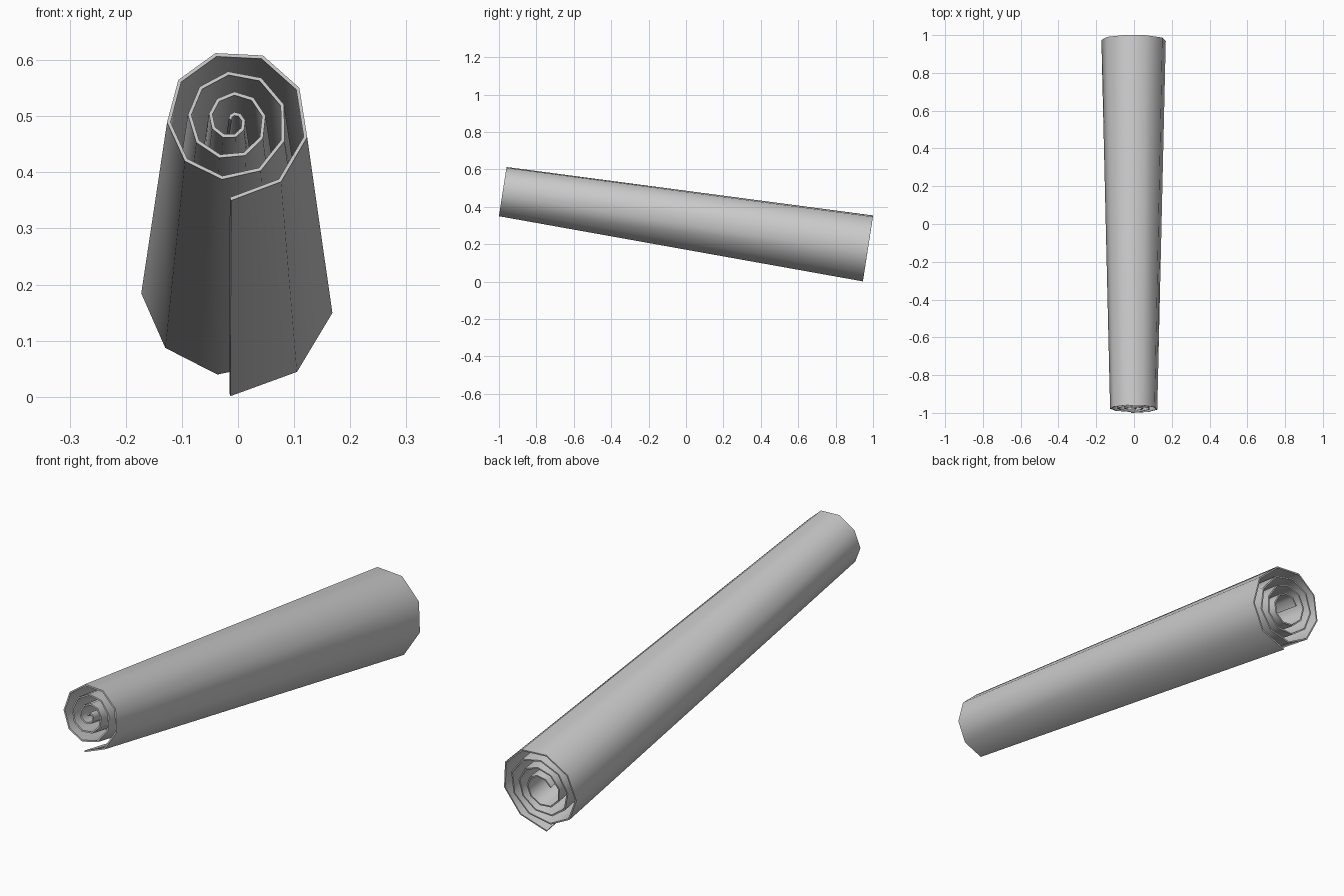
import bpy, bmesh
from math import radians, cos, sin
from mathutils import Vector

if "Cube" in bpy.data.objects:
    bpy.data.objects.remove(bpy.data.objects["Cube"])

STEPS = 34                 # flat facets along the spiral
STEP = radians(39)
START = radians(-91)       # loose outer edge points down
OUTER, PITCH = 0.145, 0.0375
FLARE = 0.046              # extra radius at the wide end
NEAR = Vector((-0.010, -0.978, 0.493))
FAR = Vector((-0.010, 0.975, 0.190))

# Plane of the ends, square to the roll axis
axis = (FAR - NEAR).normalized()
right = Vector((1, 0, 0))
up = right.cross(axis).normalized()


def spiral_point(i, centre, extra):
    turns = i * STEP / radians(360)
    r = OUTER - PITCH * turns + extra
    a = START + i * STEP
    return centre + right * (r * cos(a)) + up * (r * sin(a))


# Rolled sheet: long strips between the narrow and wide spirals
bm = bmesh.new()
near = [bm.verts.new(spiral_point(i, NEAR, 0)) for i in range(STEPS + 1)]
far = [bm.verts.new(spiral_point(i, FAR, FLARE)) for i in range(STEPS + 1)]
for i in range(STEPS):
    bm.faces.new((near[i], near[i + 1], far[i + 1], far[i]))

# Make the outermost strip face away from the axis
bm.normal_update()
bm.faces.ensure_lookup_table()
f = bm.faces[0]
if f.normal.dot(f.calc_center_median() - (NEAR + FAR) / 2) < 0:
    bmesh.ops.reverse_faces(bm, faces=bm.faces[:])

mesh = bpy.data.meshes.new("rolled_sheet")
bm.to_mesh(mesh)
bm.free()
sheet = bpy.data.objects.new("rolled_sheet", mesh)
bpy.context.collection.objects.link(sheet)

# Sheet thickness, inwards
solid = sheet.modifiers.new("thickness", 'SOLIDIFY')
solid.thickness = 0.006
solid.offset = -1
solid.use_even_offset = True

# Smooth roll with sharp rims
bpy.context.view_layer.objects.active = sheet
sheet.select_set(True)
bpy.ops.object.modifier_apply(modifier=solid.name)
bpy.ops.object.shade_smooth_by_angle(angle=radians(50))
